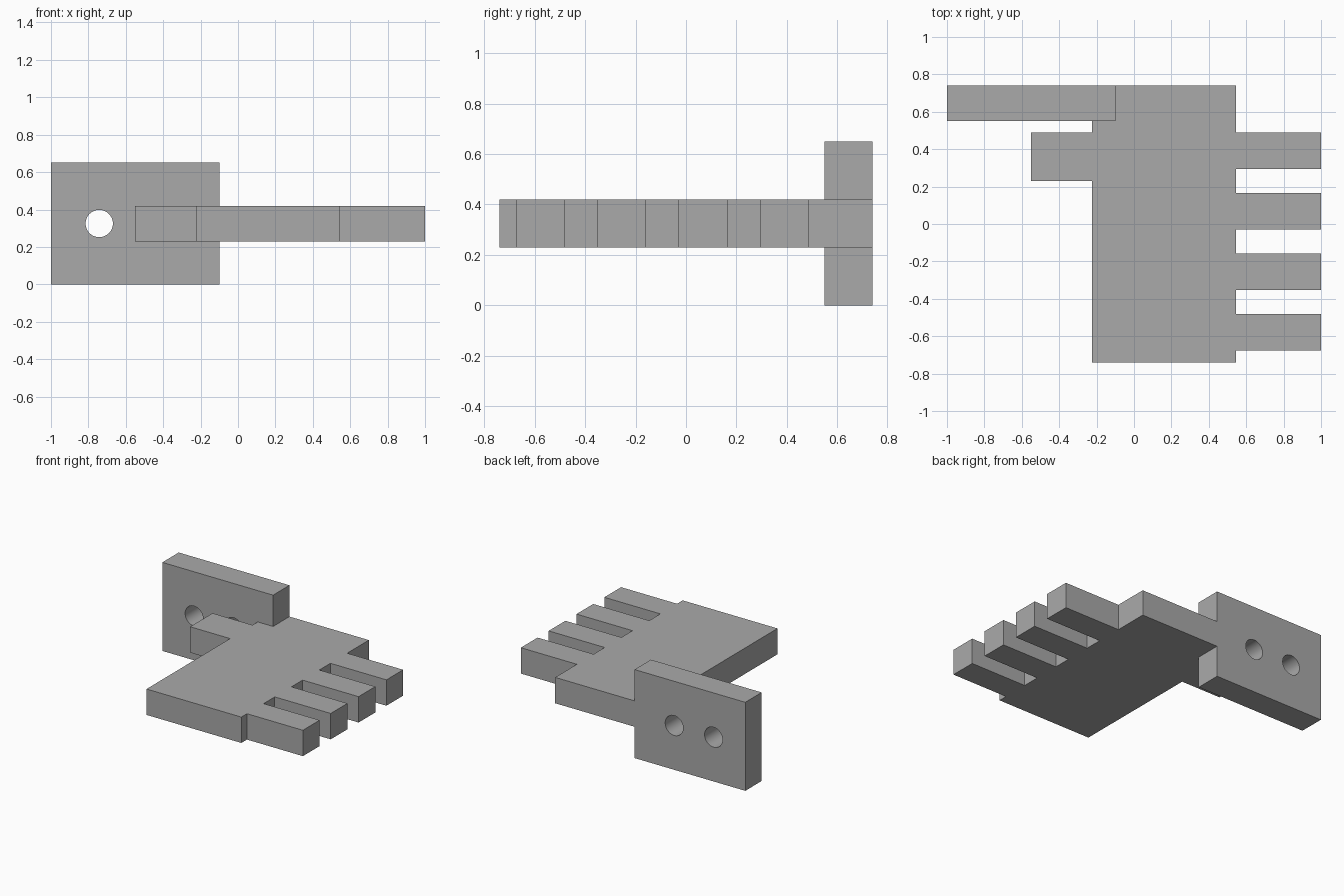
import bpy
import bmesh
from mathutils import Matrix, Vector

cube = bpy.data.objects.get("Cube")
if cube:
    bpy.data.objects.remove(cube, do_unlink=True)

grey = bpy.data.materials.new("plain grey")
grey.use_nodes = True
colour = (0.4, 0.4, 0.4, 1)
grey.diffuse_color = colour
grey.node_tree.nodes["Principled BSDF"].inputs["Base Color"].default_value = colour


def make_object(name, bm):
    bmesh.ops.recalc_face_normals(bm, faces=bm.faces)
    mesh = bpy.data.meshes.new(name)
    bm.to_mesh(mesh)
    bm.free()
    mesh.materials.append(grey)
    obj = bpy.data.objects.new(name, mesh)
    bpy.context.collection.objects.link(obj)
    return obj


def extrude_outline(name, points, bottom, top):
    bm = bmesh.new()
    face = bm.faces.new([bm.verts.new((x, y, bottom)) for x, y in points])
    grown = bmesh.ops.extrude_face_region(bm, geom=[face])["geom"]
    moved = [v for v in grown if isinstance(v, bmesh.types.BMVert)]
    bmesh.ops.translate(bm, verts=moved, vec=Vector((0, 0, top - bottom)))
    return make_object(name, bm)


def combine(target, other, operation):
    mod = target.modifiers.new(operation.lower(), "BOOLEAN")
    mod.operation = operation
    mod.solver = "EXACT"
    mod.object = other
    bpy.context.view_layer.objects.active = target
    bpy.ops.object.modifier_apply(modifier=mod.name)
    bpy.data.objects.remove(other, do_unlink=True)


# Slab outline: front edge, four teeth on the left side, back edge, side tab
left, right, front, back = 0.545, -0.225, -0.74, 0.74
outline = [(right, front), (left, front)]
for i in range(4):
    low = -0.675 + i * 0.323
    high = low + 0.194
    outline += [(left, low), (1, low), (1, high), (left, high)]
outline += [(left, back), (right, back)]
outline += [(right, 0.49), (-0.55, 0.49), (-0.55, 0.23), (right, 0.23)]
slab = extrude_outline("toothed_slab", outline, 0.23, 0.42)

# Upright mounting plate with two bolt holes
plate_outline = [(-1, 0.55), (-0.1, 0.55), (-0.1, back), (-1, back)]
plate = extrude_outline("mounting_plate", plate_outline, 0, 0.65)
for x in (-0.742, -0.422):
    bm = bmesh.new()
    place = Matrix.Translation((x, 0.645, 0.325)) @ Matrix.Rotation(1.5708, 4, "X")
    bmesh.ops.create_cone(bm, cap_ends=True, segments=48, radius1=0.073,
                          radius2=0.073, depth=0.4, matrix=place)
    for face in bm.faces:
        face.smooth = len(face.verts) == 4
    combine(plate, make_object("hole_cutter", bm), "DIFFERENCE")

# Join both into one solid bracket
combine(slab, plate, "UNION")
slab.name = "toothed_bracket"
slab.select_set(True)
bpy.context.view_layer.objects.active = slab
bpy.ops.object.shade_smooth_by_angle()
